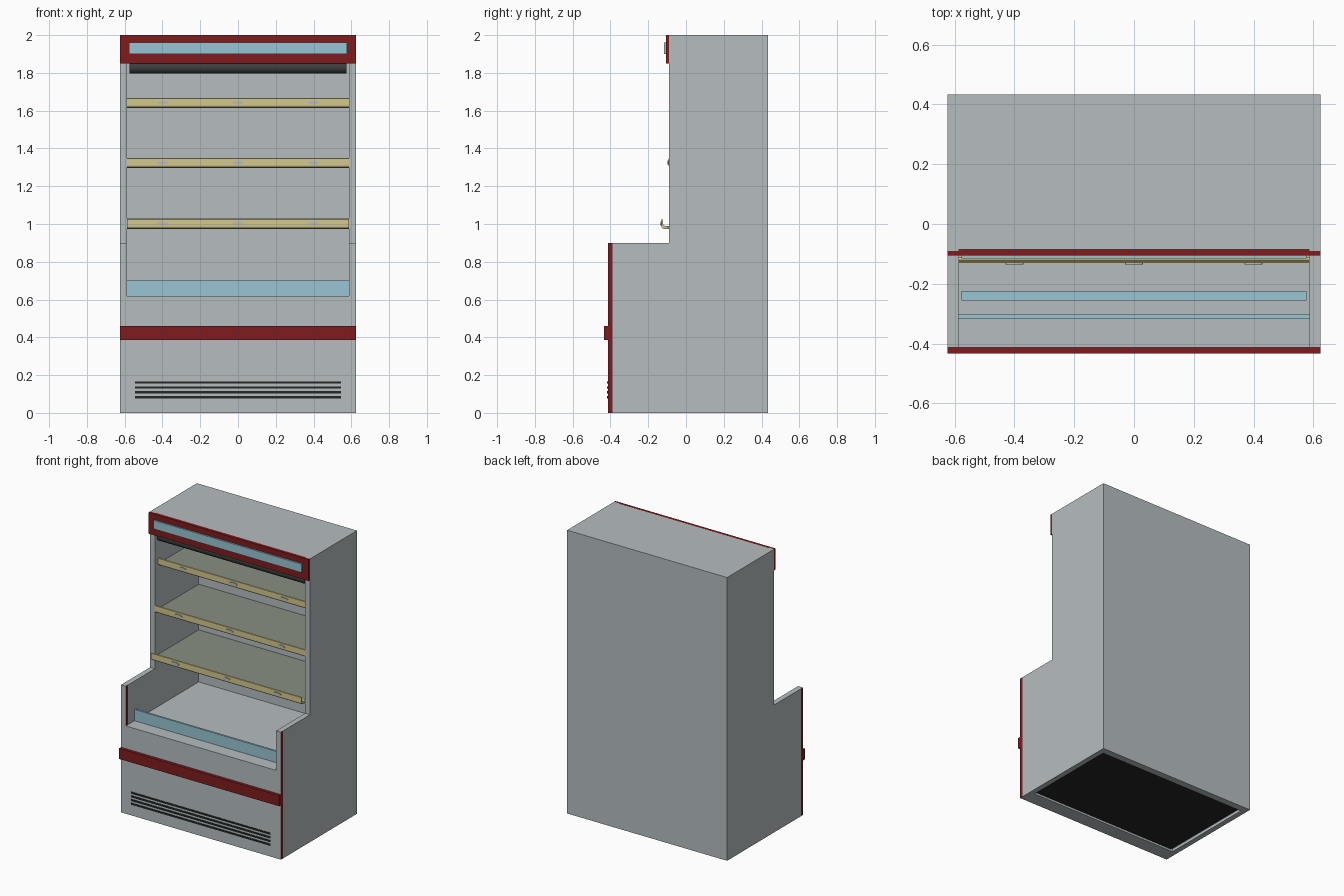
import bpy, bmesh, math
from mathutils import Matrix

if "Cube" in bpy.data.objects:
    bpy.data.objects.remove(bpy.data.objects["Cube"])


def material(name, r, g, b):
    def lin(c):
        c /= 255
        return c / 12.92 if c <= 0.04045 else ((c + 0.055) / 1.055) ** 2.4
    m = bpy.data.materials.new(name)
    m.diffuse_color = (lin(r), lin(g), lin(b), 1)
    m.use_nodes = True
    m.node_tree.nodes["Principled BSDF"].inputs["Base Color"].default_value = m.diffuse_color
    return m


GREY = material("cabinet_grey", 182, 190, 192)
RED = material("trim_red", 128, 28, 31)
BLUE = material("pale_blue", 153, 198, 212)
YELLOW = material("rail_yellow", 212, 200, 142)
SHELF = material("shelf_olive_grey", 137, 143, 131)
BLACK = material("vent_black", 36, 38, 38)
ROLL = material("blind_dark_grey", 60, 62, 63)


def finish(name, bm, *mats):
    bmesh.ops.recalc_face_normals(bm, faces=bm.faces)
    me = bpy.data.meshes.new(name)
    bm.to_mesh(me)
    bm.free()
    for m in mats:
        me.materials.append(m)
    ob = bpy.data.objects.new(name, me)
    bpy.context.collection.objects.link(ob)
    return ob


def box(name, x, y, z, mat):
    """Box from (min, max) pairs."""
    bm = bmesh.new()
    bmesh.ops.create_cube(bm, size=1)
    for v in bm.verts:
        v.co = [p[0] if c < 0 else p[1] for c, p in zip(v.co, (x, y, z))]
    return finish(name, bm, mat)


def extrude(name, points, axis, lo, hi, *mats):
    """Extrude a 2D outline along x (points are y,z) or y (points are x,z)."""
    bm = bmesh.new()
    vs = [bm.verts.new((lo, a, b) if axis == "x" else (a, lo, b)) for a, b in points]
    f = bm.faces.new(vs)
    new = bmesh.ops.extrude_face_region(bm, geom=[f])["geom"]
    for v in new:
        if isinstance(v, bmesh.types.BMVert):
            v.co["xy".index(axis)] = hi
    return finish(name, bm, *mats)


W, IN = 0.625, 0.587            # outer and inner half widths
FRONT, BACK, UP = -0.39, 0.434, -0.09
WALL = 0.40                     # inner face of the back wall

# Stepped side panels
side = [(FRONT, 0), (BACK, 0), (BACK, 2), (UP, 2), (UP, 0.9), (FRONT, 0.9)]
extrude("side_panel_left", side, "x", -W, -IN, GREY)
extrude("side_panel_right", side, "x", IN, W, GREY)

# Base, back wall and canopy
box("base", (-IN, IN), (FRONT, BACK), (0.02, 0.62), GREY)
box("back_wall", (-IN, IN), (WALL, BACK), (0.62, 2), GREY)
box("canopy", (-IN, IN), (-0.084, WALL), (1.9, 2), GREY)

# Underside rim around a recessed dark panel
box("underside_front_rim", (-IN, IN), (FRONT, -0.31), (0, 0.02), GREY)
box("underside_back_rim", (-IN, IN), (0.385, BACK), (0, 0.02), GREY)
box("underside_panel", (-0.575, 0.575), (-0.31, 0.385), (0.014, 0.02), BLACK)

# U-shaped front panel with red side edges
u = [(-W, 0), (W, 0), (W, 0.9), (IN, 0.9), (IN, 0.62), (-IN, 0.62), (-IN, 0.9), (-W, 0.9)]
front = extrude("front_panel", u, "y", -0.413, FRONT, GREY, RED)
for p in front.data.polygons:
    if abs(p.normal.x) > 0.5:
        p.material_index = 1

# Bumper and vent slots
box("bumper", (-W, W), (-0.434, -0.413), (0.385, 0.46), RED)
for i in range(4):
    z = 0.083 + i * 0.026
    box(f"vent_slot_{i + 1}", (-0.545, 0.545), (-0.417, -0.412), (z - 0.006, z + 0.006), BLACK)

# Front glass and air intake strip on the deck
box("front_glass", (-IN, IN), (-0.317, -0.303), (0.62, 0.70), BLUE)
box("air_intake", (-0.577, 0.577), (-0.256, -0.225), (0.62, 0.627), BLUE)

# Header with light sign
box("header", (-W, W), (-0.105, UP), (1.85, 2), RED)
box("header_backing", (-IN, IN), (UP, -0.084), (1.85, 2), RED)
box("header_sign", (-0.577, 0.577), (-0.116, -0.105), (1.9, 1.96), BLUE)

# Night blind roller under the header
bm = bmesh.new()
bmesh.ops.create_cone(bm, cap_ends=True, segments=24, radius1=0.032, radius2=0.032, depth=1.15,
                      matrix=Matrix.Translation((0, -0.05, 1.828)) @ Matrix.Rotation(math.pi / 2, 4, "Y"))
roller = finish("blind_roller", bm, ROLL)
for p in roller.data.polygons:
    p.use_smooth = abs(p.normal.x) < 0.5

# Shelves, each with a J-shaped price rail and three clips
for i, (f, z) in enumerate([(-0.130, 0.975), (-0.092, 1.297), (-0.052, 1.615)], 1):
    box(f"shelf_{i}", (-IN, IN), (f + 0.03, WALL), (z, z + 0.013), SHELF)
    rail = [(0, 0.05), (0.006, 0.053), (0.009, 0.022), (0.018, 0.014), (0.045, 0.014),
            (0.045, -0.001), (0.012, -0.001), (0.003, 0.004), (0, 0.012)]
    extrude(f"price_rail_{i}", [(f + a, z + b) for a, b in rail], "x", -IN, IN, YELLOW)
    for j, x in enumerate((-0.4, 0, 0.4), 1):
        bm = bmesh.new()
        bmesh.ops.create_cone(bm, cap_ends=True, segments=12, radius1=1, radius2=1, depth=1,
                              matrix=Matrix.Translation((x, f - 0.002, z + 0.028))
                              @ Matrix.Diagonal((0.03, 0.006, 0.01, 1))
                              @ Matrix.Rotation(math.pi / 2, 4, "X"))
        finish(f"rail_clip_{i}_{j}", bm, GREY)
